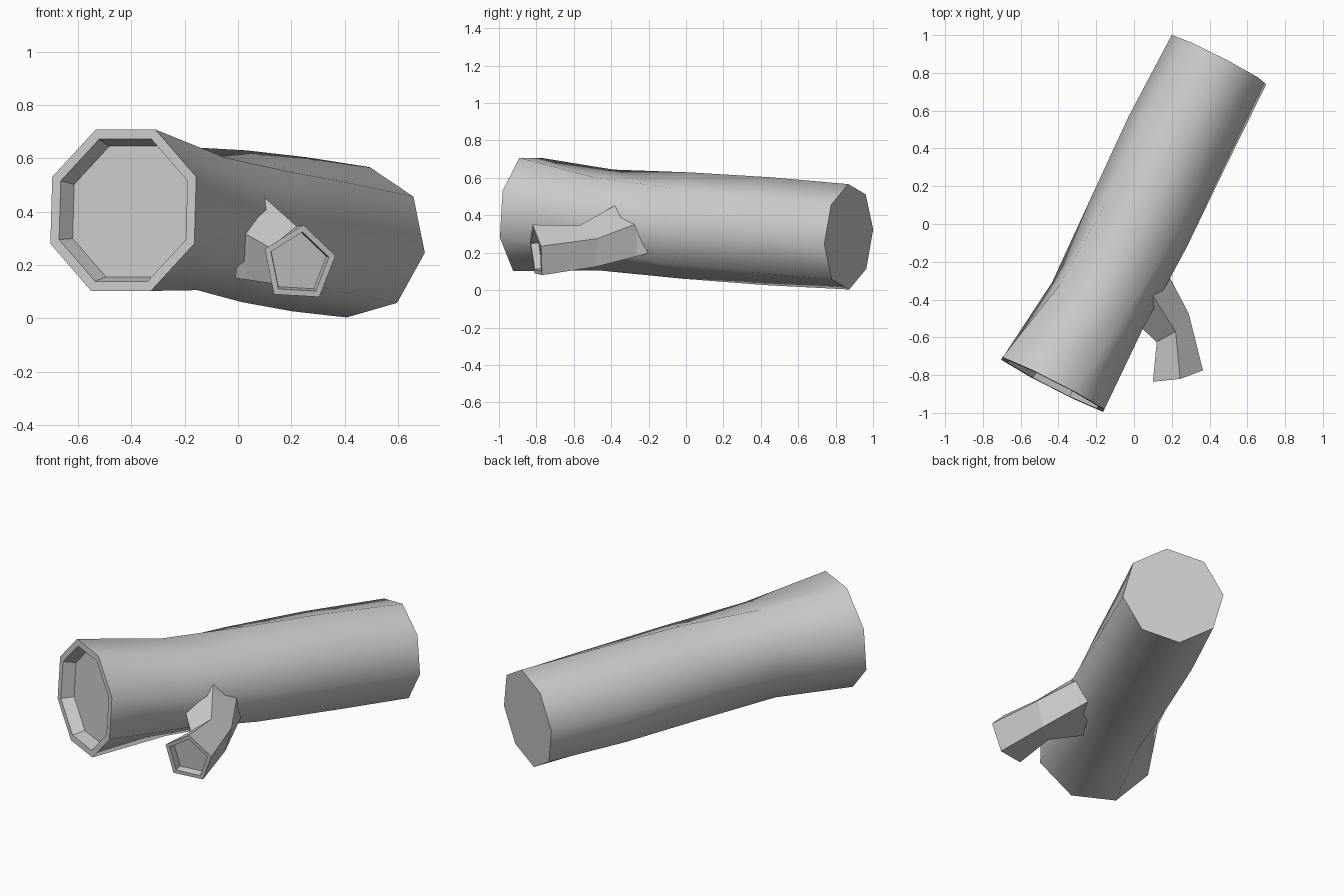
import bpy, bmesh
from math import cos, sin, radians
from mathutils import Vector

cube = bpy.data.objects.get("Cube")
if cube:
    bpy.data.objects.remove(cube, do_unlink=True)

grey = bpy.data.materials.new("plain grey")
grey.use_nodes = True
grey.diffuse_color = (0.6, 0.6, 0.6, 1)
grey.node_tree.nodes["Principled BSDF"].inputs["Base Color"].default_value = (0.6, 0.6, 0.6, 1)


def loft(name, rings, smooth_bands=0):
    """Skin a list of point rings, closing both ends; the first bands are smooth."""
    bm = bmesh.new()
    loops = [[bm.verts.new(p) for p in ring] for ring in rings]
    n = len(loops[0])
    for band, (a, b) in enumerate(zip(loops, loops[1:])):
        for i in range(n):
            j = (i + 1) % n
            face = bm.faces.new((a[i], a[j], b[j], b[i]))
            face.smooth = band < smooth_bands
    bm.faces.new(loops[0])
    bm.faces.new(loops[-1])
    bmesh.ops.recalc_face_normals(bm, faces=bm.faces)
    mesh = bpy.data.meshes.new(name)
    bm.to_mesh(mesh)
    bm.free()
    mesh.materials.append(grey)
    obj = bpy.data.objects.new(name, mesh)
    bpy.context.collection.objects.link(obj)


def recess(ring, scale, offset):
    """Copy a ring, shrunk about its centre and pushed by offset."""
    centre = sum(ring, Vector()) / len(ring)
    return [centre + (p - centre) * scale + offset for p in ring]


# Trunk: twisting octagonal sections along a slightly sloping axis
front, back = Vector((-0.43, -0.85, 0.405)), Vector((0.45, 0.87, 0.285))
axis = (back - front).normalized()
side = axis.cross(Vector((0, 0, 1))).normalized()
up = side.cross(axis)


def section(t, shift, radius, twist):
    centre = front.lerp(back, t) + side * shift
    angles = [radians(twist + 45 * k) for k in range(8)]
    return [centre + (side * cos(a) + up * sin(a)) * radius for a in angles]


trunk = [section(*s) for s in (
    (1, 0, 0.285, -8), (0.75, 0, 0.29, -4), (0.5, 0.015, 0.285, 0),
    (0.25, 0.02, 0.275, 11), (0, 0, 0.328, 22.5))]
mouth = trunk[-1]
trunk += [recess(mouth, 0.88, Vector()), recess(mouth, 0.81, axis * 0.07)]
loft("log_trunk", trunk, smooth_bands=4)

# Side branch: a bent five-sided stub whose root runs into the trunk
root = [Vector(p) for p in (
    (0.125, -0.42, 0.43), (0.18, -0.265, 0.355), (0.18, -0.265, 0.18),
    (0.03, -0.48, 0.145), (0.04, -0.55, 0.31))]
bend = [Vector(p) for p in (
    (0.22, -0.57, 0.345), (0.29, -0.475, 0.275), (0.25, -0.48, 0.125),
    (0.13, -0.575, 0.13), (0.12, -0.625, 0.265))]
tip = [Vector(p) for p in (
    (0.245, -0.82, 0.35), (0.365, -0.775, 0.235), (0.305, -0.77, 0.08),
    (0.135, -0.81, 0.09), (0.1, -0.835, 0.26))]
buried = [b.lerp(r, 1.4) for b, r in zip(bend, root)]
inward = (sum(bend, Vector()) - sum(tip, Vector())).normalized()
loft("side_branch", [buried, root, bend, tip,
                     recess(tip, 0.82, Vector()), recess(tip, 0.78, inward * 0.04)])
